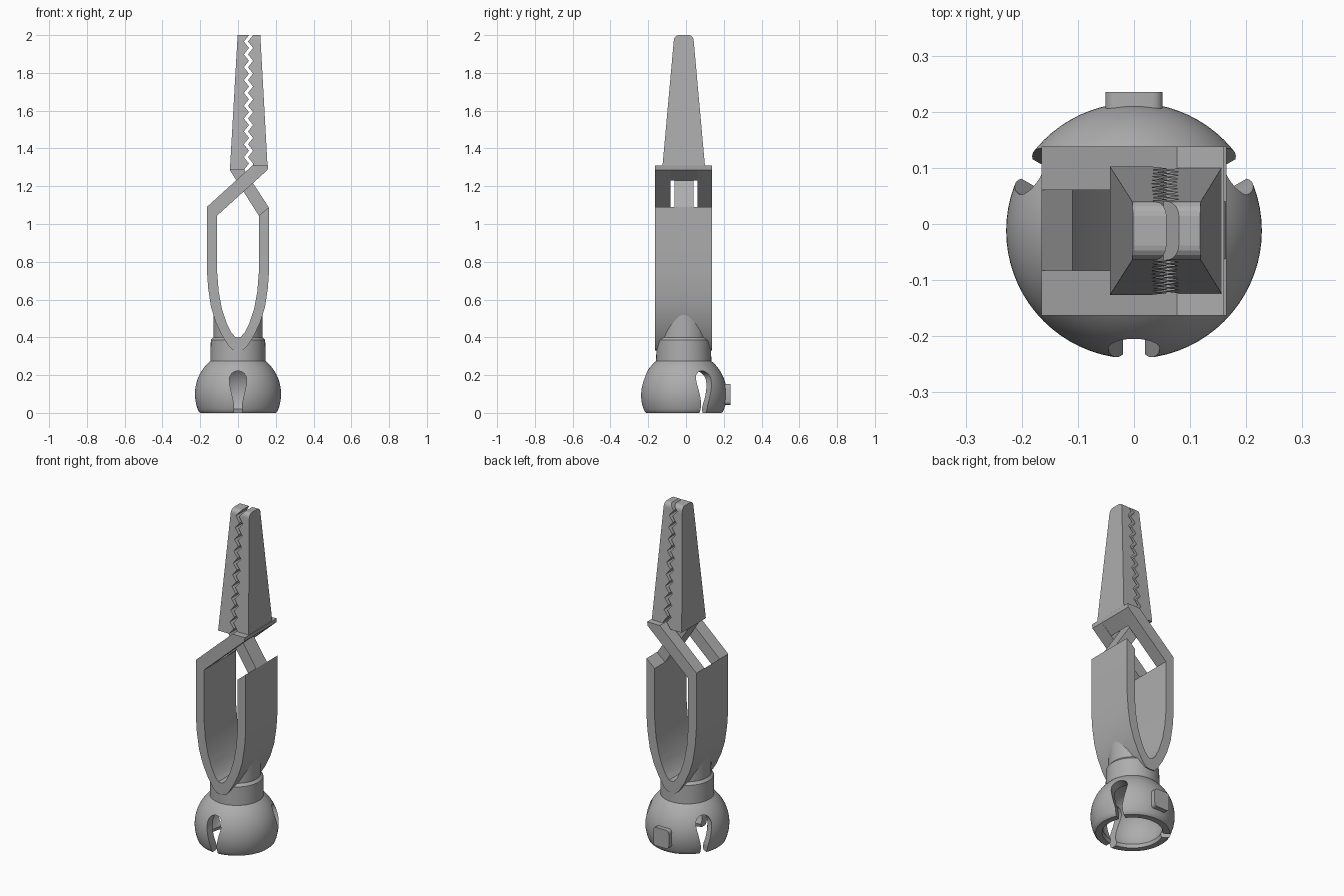
import bpy, bmesh, math
from mathutils import Matrix, Vector

cube = bpy.data.objects.get("Cube")
if cube:
    bpy.data.objects.remove(cube, do_unlink=True)

CY = -0.012            # depth centre shared by all parts
Y0, Y1 = -0.163, 0.138  # depth of the wide arms

grey = bpy.data.materials.new("plain_grey")
grey.use_nodes = True
colour = (0.42, 0.42, 0.42, 1)
grey.diffuse_color = colour
grey.node_tree.nodes["Principled BSDF"].inputs["Base Color"].default_value = colour


def make(name, bm):
    bmesh.ops.recalc_face_normals(bm, faces=bm.faces)
    mesh = bpy.data.meshes.new(name)
    bm.to_mesh(mesh)
    bm.free()
    mesh.materials.append(grey)
    ob = bpy.data.objects.new(name, mesh)
    bpy.context.collection.objects.link(ob)
    return ob


def prism_mesh(points, y0, y1):
    """Extrude an x-z outline along y."""
    bm = bmesh.new()
    face = bm.faces.new([bm.verts.new((x, y0, z)) for x, z in points])
    ext = bmesh.ops.extrude_face_region(bm, geom=[face])["geom"]
    for v in ext:
        if isinstance(v, bmesh.types.BMVert):
            v.co.y = y1
    return bm


def prism(name, points, y0, y1):
    return make(name, prism_mesh(points, y0, y1))


def cut(ob, cutters):
    for c in cutters:
        m = ob.modifiers.new("cut", 'BOOLEAN')
        m.operation, m.solver, m.object = 'DIFFERENCE', 'EXACT', c
    bpy.context.view_layer.update()
    mesh = bpy.data.meshes.new_from_object(
        ob.evaluated_get(bpy.context.evaluated_depsgraph_get()))
    ob.modifiers.clear()
    ob.data = mesh
    for c in cutters:
        bpy.data.objects.remove(c, do_unlink=True)


def smooth(ob):
    bpy.ops.object.select_all(action='DESELECT')
    ob.select_set(True)
    bpy.context.view_layer.objects.active = ob
    bpy.ops.object.shade_smooth_by_angle(angle=math.radians(35))


def lathe(name, profile, steps=72):
    bm = bmesh.new()
    vs = [bm.verts.new((r, 0, z)) for r, z in profile]
    es = [bm.edges.new(p) for p in zip(vs, vs[1:])]
    bmesh.ops.spin(bm, geom=vs + es, axis=(0, 0, 1), cent=(0, 0, 0),
                   angle=math.tau, steps=steps)
    bmesh.ops.remove_doubles(bm, verts=bm.verts, dist=1e-5)
    bmesh.ops.translate(bm, verts=bm.verts, vec=(0, CY, 0))
    return make(name, bm)


def mirrored(half):
    """Half outline running from +x to the centre, completed on -x."""
    return half + [(-x, z) for x, z in reversed(half) if x > 0]


# U-shaped pair of arms
outer = [(.165, 1.09), (.165, .76), (.158, .66), (.143, .56), (.118, .48),
         (.085, .41), (.05, .355), (.03, .335), (0, .33)]
inner = [(.11, 1.045), (.11, .74), (.102, .64), (.085, .55), (.06, .475),
         (.035, .425), (.015, .403), (0, .4)]
arms = prism("spring_arms", mirrored(outer) + mirrored(inner)[::-1], Y0, Y1)
smooth(arms)

# Wide crossing arm with a window
strip = [(-.165, 1.09), (.077, 1.31), (.16, 1.31), (.157, 1.287), (-.11, 1.045)]
prism("crossing_rail_front", strip, Y0, -.083)
prism("crossing_rail_back", strip, .061, Y1)
prism("crossing_bridge", [(.05, 1.285), (.077, 1.31), (.16, 1.31),
                          (.157, 1.287), (.09, 1.23)], -.083, .061)

# Narrow arm passing through the window
prism("narrow_arm", [(.163, 1.088), (.11, 1.045), (-.043, 1.285), (.03, 1.292)],
      -.062, .04)


# Toothed jaws tapering towards the tip
def jaw(name, outline):
    bm = prism_mesh(outline, -1, 1)
    for v in bm.verts:
        t = (v.co.z - 1.29) / .71
        v.co.y = CY + v.co.y * (.114 - .064 * t)
    tips = [e for e in bm.edges if all(v.co.z > 1.999 for v in e.verts)
            and abs(e.verts[0].co.y - e.verts[1].co.y) < 1e-4]
    bmesh.ops.bevel(bm, geom=tips, offset=.024, segments=4, profile=.5,
                    affect='EDGES', clamp_overlap=True)
    return make(name, bm)


TEETH = 20
teeth = [(.058 if i % 2 == 0 else .031, 1.32 + .68 * i / TEETH)
         for i in range(TEETH, -1, -1)]
jaw("right_jaw", [(-.043, 1.285), (-.002, 2)] + teeth + [(.03, 1.285)])
jaw("left_jaw", [(.157, 1.295), (.118, 2)] +
    [(x + .022, z) for x, z in teeth] + [(.077, 1.295)])

# Collar that blends the arms into the socket
collar = lathe("arm_collar", [(0, .36), (.13, .36), (.13, .525), (0, .525)])
cut(collar, [prism("collar_cutter", mirrored(inner), -.4, .4)])
smooth(collar)

# Ball socket with neck
R, RI, ZC = .228, .178, .1


def arc(radius, a0, a1, n):
    return [(radius * math.cos(a0 + (a1 - a0) * i / n),
             ZC + radius * math.sin(a0 + (a1 - a0) * i / n)) for i in range(n + 1)]


shell = arc(RI, math.pi / 2, -math.asin((ZC - .02) / RI), 18)
shell[0] = (0, ZC + RI)
shell += [(.165, 0), (.2, 0)]
shell += arc(R, -math.asin((ZC - .007) / R), math.asin(.175 / R), 20)
shell += [(.144, .385), (.131, .4), (0, .4)]
socket = lathe("ball_socket", shell)

# Three keyhole slots dividing the socket into petals
half = [(.02, -.03), (.02, .045), (.033, .1), (.044, .15)]
half += [(.046 * math.cos(a), .176 + .046 * math.sin(a))
         for a in [math.pi / 2 * i / 6 for i in range(7)]]
half[-1] = (0, .222)
cutters = []
for k in range(3):
    slot = prism("slot_cutter", mirrored(half), -.32, -.06)
    slot.hide_render = True
    slot.data.transform(Matrix.Translation((0, CY, 0)) @
                        Matrix.Rotation(k * math.tau / 3, 4, 'Z'))
    cutters.append(slot)
cut(socket, cutters)
smooth(socket)

# Plain raised plate on the back petal
bm = bmesh.new()
bmesh.ops.create_cube(bm, size=1)
bmesh.ops.scale(bm, vec=Vector((.102, .045, .11)), verts=bm.verts)
upright = [e for e in bm.edges
           if abs(e.verts[0].co.y - e.verts[1].co.y) > .01]
bmesh.ops.bevel(bm, geom=upright, offset=.018, segments=4, profile=.5,
                affect='EDGES')
bmesh.ops.translate(bm, verts=bm.verts, vec=(0, .213, .098))
smooth(make("back_plate", bm))
